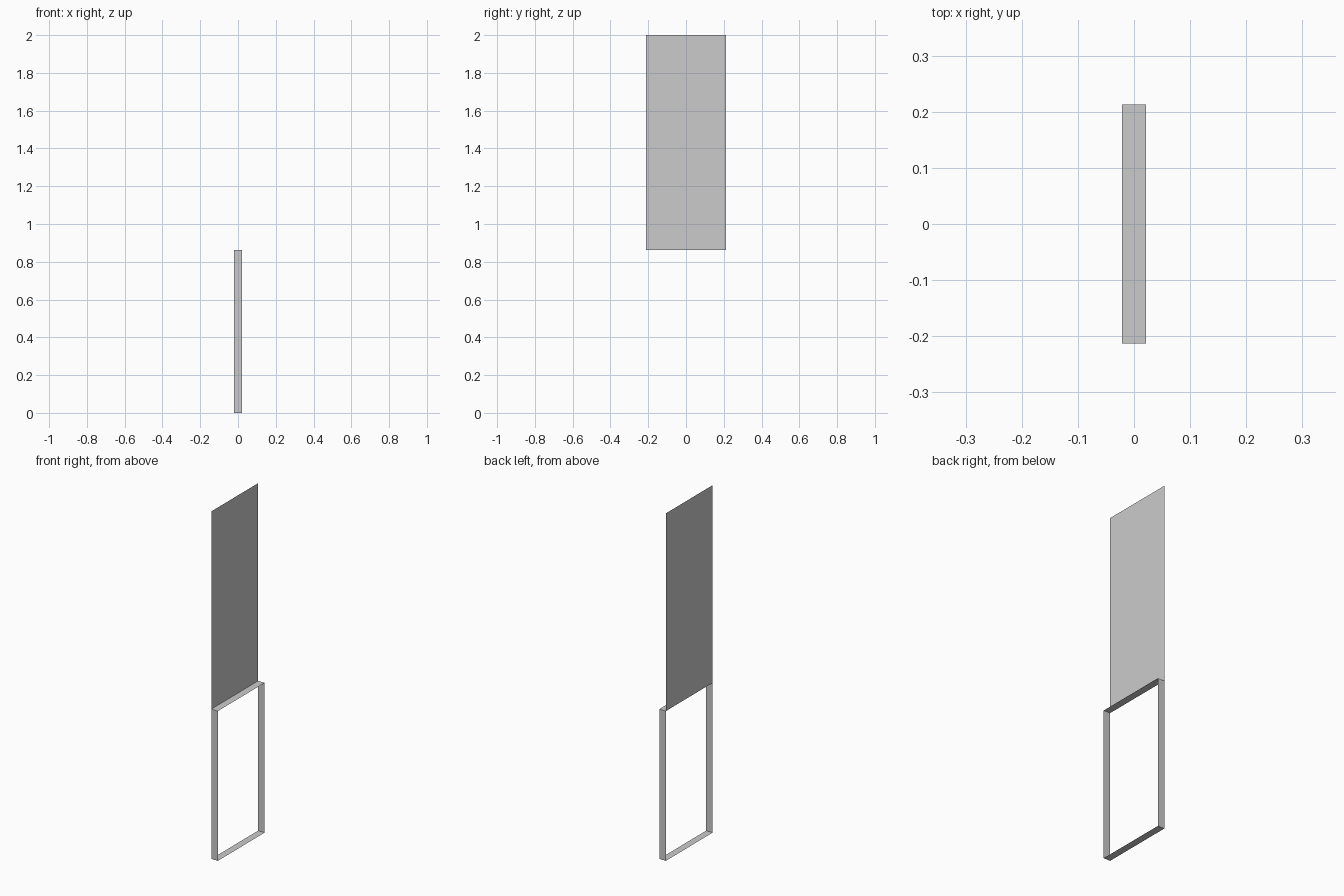
import bpy

if "Cube" in bpy.data.objects:
    bpy.data.objects.remove(bpy.data.objects["Cube"])

HALF_DEPTH = 0.021   # x half size of the frame
HALF_WIDTH = 0.213   # y half size
FRAME_TOP = 0.862
PANEL_TOP = 2.0


def make_object(name, verts, faces):
    mesh = bpy.data.meshes.new(name)
    mesh.from_pydata(verts, [], faces)
    mesh.update()
    obj = bpy.data.objects.new(name, mesh)
    bpy.context.collection.objects.link(obj)
    return obj


# Open frame: a rectangle in the YZ plane swept along x, no thickness
profile = [(-HALF_WIDTH, 0), (HALF_WIDTH, 0),
           (HALF_WIDTH, FRAME_TOP), (-HALF_WIDTH, FRAME_TOP)]
verts = [(x, y, z) for x in (-HALF_DEPTH, HALF_DEPTH) for y, z in profile]
faces = [(i, i + 4, (i + 1) % 4 + 4, (i + 1) % 4) for i in range(4)]
make_object("open_frame", verts, [f[::-1] for f in faces])

# Flat upright panel standing on the frame's left (-x) edge
make_object("upper_panel",
            [(-HALF_DEPTH, y, z) for y, z in (
                (-HALF_WIDTH, FRAME_TOP), (HALF_WIDTH, FRAME_TOP),
                (HALF_WIDTH, PANEL_TOP), (-HALF_WIDTH, PANEL_TOP))],
            [(0, 1, 2, 3)])
